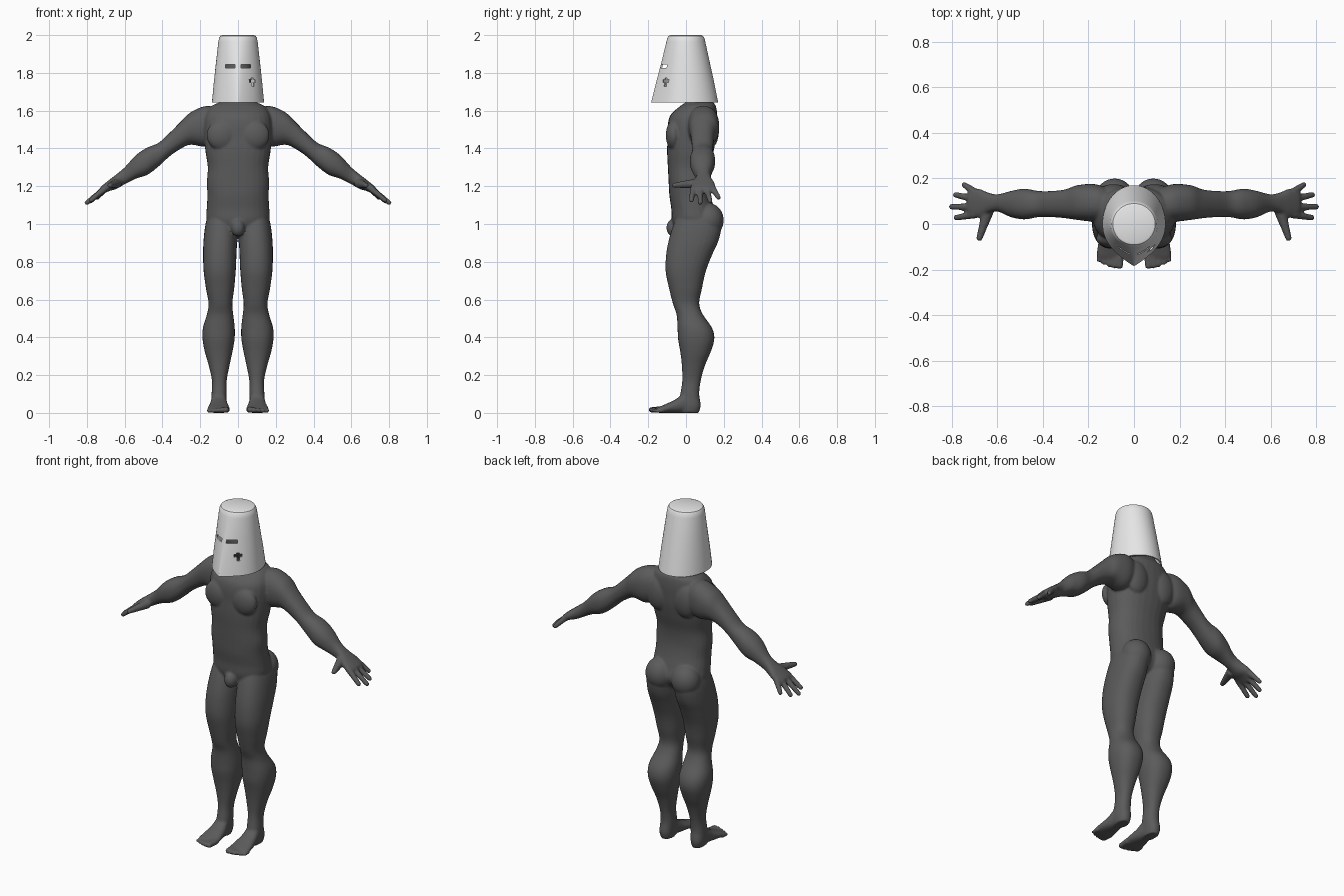
import bpy, bmesh, math
from mathutils import Vector, Matrix

default = bpy.data.objects.get("Cube")
if default:
    bpy.data.objects.remove(default, do_unlink=True)


def material(name, value):
    mat = bpy.data.materials.new(name)
    mat.use_nodes = True
    colour = (value, value, value, 1)
    mat.diffuse_color = colour
    mat.node_tree.nodes["Principled BSDF"].inputs["Base Color"].default_value = colour
    return mat


def make_object(name, bm, mat=None):
    bmesh.ops.recalc_face_normals(bm, faces=bm.faces)
    mesh = bpy.data.meshes.new(name)
    bm.to_mesh(mesh)
    bm.free()
    obj = bpy.data.objects.new(name, mesh)
    bpy.context.collection.objects.link(obj)
    if mat:
        mesh.materials.append(mat)
    return obj


def skin_rings(bm, rings):
    """Bridge closed rings of points and cap both ends."""
    loops = [[bm.verts.new(p) for p in ring] for ring in rings]
    n = len(loops[0])
    for a, b in zip(loops, loops[1:]):
        for i in range(n):
            j = (i + 1) % n
            bm.faces.new((a[i], a[j], b[j], b[i]))
    bm.faces.new(loops[0])
    bm.faces.new(loops[-1])


def smooth_sections(sections, steps=4):
    """Catmull-Rom interpolation between the given sections."""
    pts = [Vector(s) for s in sections]
    pts = [pts[0]] + pts + [pts[-1]]
    out = []
    for p, q, r, s in zip(pts, pts[1:], pts[2:], pts[3:]):
        for k in range(steps):
            t = k / steps
            out.append(q + (r - p) * (t / 2) + (p * 2 - q * 5 + r * 4 - s) * (t * t / 2)
                       + (q * 3 - p - r * 3 + s) * (t ** 3 / 2))
    return out + [pts[-1]]


def loft(bm, axis, sections, sides=28):
    """Sections hold (position on axis, low and high of the two other axes)."""
    others = [k for k in range(3) if k != axis]
    rings = []
    for pos, a0, a1, b0, b1 in smooth_sections(sections):
        ring = []
        for i in range(sides):
            ang = math.tau * i / sides
            c, s = math.cos(ang), math.sin(ang)
            p = [0, 0, 0]
            p[axis] = pos
            p[others[0]] = (a0 + a1) / 2 + (a1 - a0) / 2 * math.copysign(abs(c) ** .88, c)
            p[others[1]] = (b0 + b1) / 2 + (b1 - b0) / 2 * math.copysign(abs(s) ** .88, s)
            ring.append(p)
        rings.append(ring)
    skin_rings(bm, rings)


def blob(bm, centre, radii):
    mat = Matrix.Translation(centre) @ Matrix.Diagonal((*radii, 1))
    bmesh.ops.create_uvsphere(bm, u_segments=24, v_segments=16, radius=1, matrix=mat)


def digit(bm, base, tip, r0, r1):
    """Tapered finger or toe with a round tip."""
    base, tip = Vector(base), Vector(tip)
    d = tip - base
    mat = Matrix.Translation((base + tip) / 2) @ d.to_track_quat('Z', 'Y').to_matrix().to_4x4()
    bmesh.ops.create_cone(bm, cap_ends=True, segments=14, radius1=r0, radius2=r1,
                          depth=d.length, matrix=mat)
    blob(bm, tip, (r1, r1, r1))


skin = material("dark grey skin", .105)
steel = material("pale helmet", .8)

# Left leg, foot and toes
body = bmesh.new()
loft(body, 2, [
    (1.08, .03, .15, -.03, .14), (1, .01, .172, -.065, .185), (.92, .005, .182, -.09, .175),
    (.84, .008, .185, -.105, .14), (.75, .012, .182, -.108, .105), (.66, .02, .17, -.09, .085),
    (.58, .03, .156, -.07, .07), (.52, .025, .165, -.05, .09), (.45, .017, .186, -.045, .138),
    (.39, .018, .188, -.042, .15), (.32, .03, .175, -.03, .13), (.25, .045, .155, -.022, .1),
    (.17, .06, .138, -.02, .078), (.1, .06, .14, -.03, .07), (.04, .064, .143, -.04, .078),
    (0, .07, .135, -.03, .068)])
loft(body, 1, [
    (.06, .07, .135, 0, .08), (0, .062, .142, 0, .11), (-.05, .053, .15, 0, .075),
    (-.1, .045, .16, 0, .05), (-.14, .044, .163, 0, .033), (-.155, .055, .15, .004, .025)])
for k in range(5):
    x, r = .06 + .023 * k, .018 - .0016 * k
    digit(body, (x, -.12, r), (x + .003, -.183 + .003 * k * k / 2, r * .9), r, r * .85)

# Left arm, hand and fingers
loft(body, 0, [
    (.1, .02, .15, 1.45, 1.61), (.17, .01, .175, 1.41, 1.625), (.25, .018, .17, 1.42, 1.592),
    (.3, .025, .152, 1.4, 1.545), (.36, .03, .145, 1.36, 1.485), (.42, .03, .145, 1.305, 1.43),
    (.48, .02, .155, 1.26, 1.405), (.54, .03, .145, 1.24, 1.365), (.6, .055, .13, 1.21, 1.3),
    (.645, .045, .14, 1.185, 1.262), (.68, .028, .155, 1.175, 1.235),
    (.715, .028, .152, 1.16, 1.207), (.73, .045, .135, 1.16, 1.193)])
for y, tip in ((.042, (.78, .028, 1.125)), (.075, (.8, .076, 1.113)),
               (.108, (.782, .128, 1.12)), (.138, (.745, .172, 1.14))):
    digit(body, (.695, y, 1.195), tip, .018, .013)
digit(body, (.64, .06, 1.215), (.678, -.062, 1.205), .027, .014)

# Left-hand muscle masses: chest, shoulder blade, buttock
blob(body, (.085, -.065, 1.47), (.082, .042, .08))
blob(body, (.09, .13, 1.5), (.075, .045, .1))
blob(body, (.085, .12, 1.02), (.083, .08, .09))

# Mirror the limbs to the right
copy = bmesh.ops.duplicate(body, geom=body.verts[:] + body.edges[:] + body.faces[:])["geom"]
for v in copy:
    if isinstance(v, bmesh.types.BMVert):
        v.co.x *= -1

# Torso, neck, head and groin
torso = [(.94, .06, -.04, .1), (.97, .12, -.06, .14), (1.02, .165, -.075, .165),
         (1.08, .166, -.078, .15), (1.15, .162, -.088, .13), (1.22, .165, -.092, .12),
         (1.3, .16, -.096, .125), (1.38, .172, -.1, .145), (1.46, .18, -.098, .16),
         (1.53, .18, -.096, .165), (1.58, .17, -.08, .165), (1.625, .14, -.03, .158),
         (1.65, .09, 0, .14), (1.7, .065, -.01, .125), (1.77, .06, -.02, .11)]
loft(body, 2, [(z, -w, w, y0, y1) for z, w, y0, y1 in torso])
blob(body, (0, .025, 1.8), (.075, .085, .12))
blob(body, (0, -.068, .98), (.036, .036, .046))

# Fuse the body parts into one smooth skin
figure = make_object("body", body, skin)
remesh = figure.modifiers.new("fuse", 'REMESH')
remesh.mode = 'VOXEL'
remesh.voxel_size = .0065
remesh.use_smooth_shade = True
relax = figure.modifiers.new("relax", 'SMOOTH')
relax.factor = .5
relax.iterations = 5


# Helmet: hollow tapered shell with a keel at the front
def helmet_ring(z, side, front, back, keel, n=64):
    ring = []
    for i in range(n):
        ang = math.tau * i / n
        c, s = math.cos(ang), math.sin(ang)
        x, y = side * c, (back if s > 0 else front) * s
        if s < 0:
            pointed = math.copysign(side * (1 - abs(s) ** 2.2), c)
            x += (pointed - x) * keel
        ring.append((x, y, z))
    return ring


outer = [(1.643, .138, .185, .17, 1), (1.75, .128, .158, .149, .75), (1.86, .116, .129, .125, .45),
         (1.965, .104, .104, .102, .1), (1.985, .1, .098, .097, 0), (1.996, .093, .091, .09, 0),
         (2, .083, .081, .08, 0)]
wall = .008
inner = [(z, a - wall, f - wall, b - wall, k) for z, a, f, b, k in outer[:4]]
shell = bmesh.new()
skin_rings(shell, [helmet_ring(*s) for s in inner[::-1] + outer])
helmet = make_object("helmet", shell, steel)

# Eye slits and the breathing cross, cut through the shell
cuts = [((side * .041, -.13, 1.835), (.052, .12, .02), 0) for side in (1, -1)]
cuts += [((.084, -.115, 1.757), (.044, .08, .015), 45), ((.084, -.115, 1.75), (.016, .08, .044), 45)]
bpy.context.view_layer.objects.active = helmet
helmet.select_set(True)
for centre, size, turn in cuts:
    box = bmesh.new()
    bmesh.ops.create_cube(box, size=1, matrix=Matrix.Translation(centre)
                          @ Matrix.Rotation(math.radians(turn), 4, 'Z')
                          @ Matrix.Diagonal((*size, 1)))
    cutter = make_object("slot_cutter", box)
    cutter.hide_render = True
    cut = helmet.modifiers.new("slot", 'BOOLEAN')
    cut.operation = 'DIFFERENCE'
    cut.solver = 'EXACT'
    cut.object = cutter
    bpy.ops.object.modifier_apply(modifier=cut.name)
    bpy.data.objects.remove(cutter, do_unlink=True)
bpy.ops.object.shade_smooth_by_angle(angle=math.radians(32))
